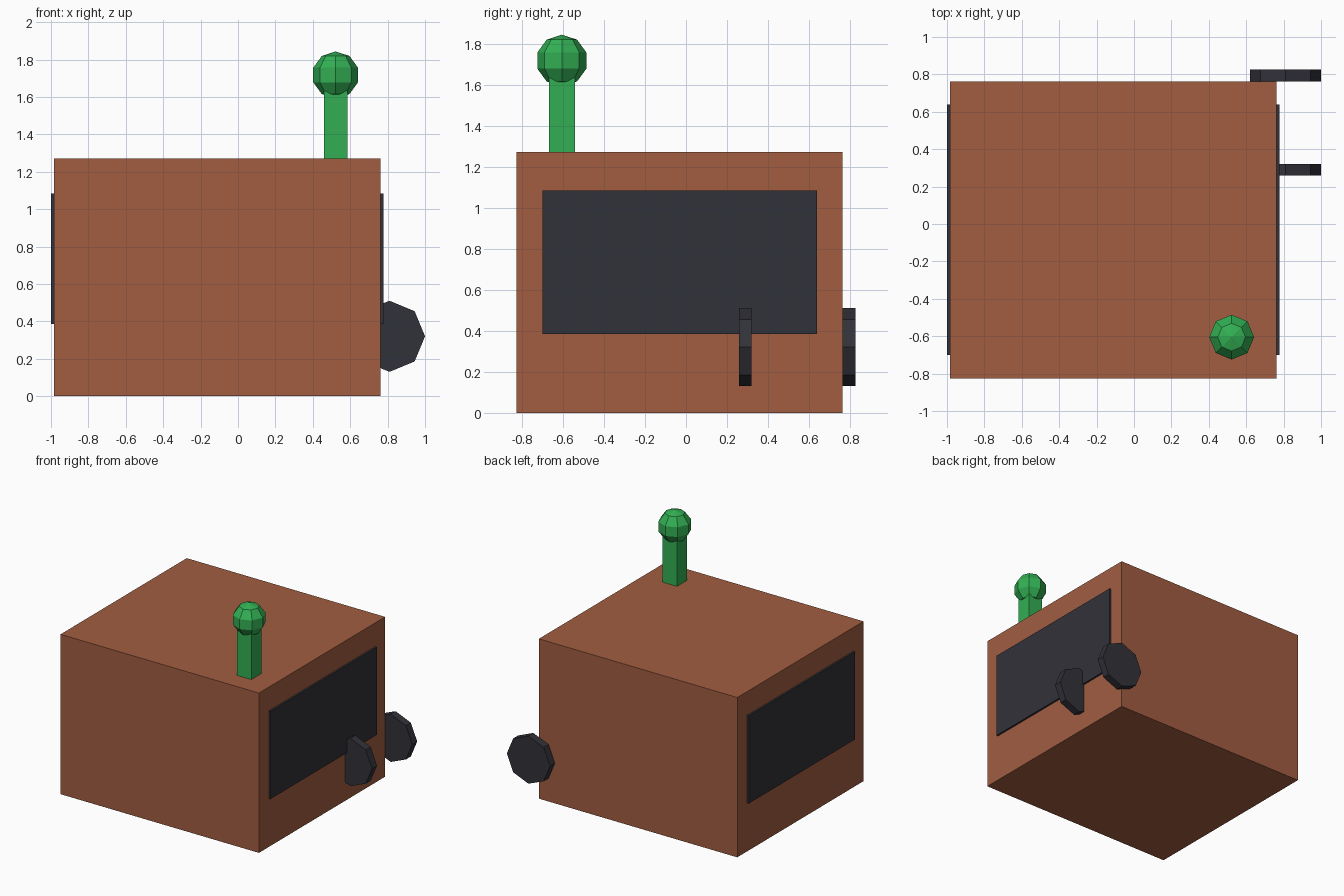
import bpy
import math

cube = bpy.data.objects.get("Cube")
if cube:
    bpy.data.objects.remove(cube, do_unlink=True)


def make_material(name, rgb):
    mat = bpy.data.materials.new(name)
    mat.use_nodes = True
    colour = (*rgb, 1.0)
    mat.diffuse_color = colour
    for node in mat.node_tree.nodes:
        if node.type == "BSDF_PRINCIPLED":
            node.inputs["Base Color"].default_value = colour
    return mat


brown = make_material("brown", (0.36, 0.11, 0.053))
charcoal = make_material("charcoal", (0.031, 0.031, 0.041))
green = make_material("green", (0.032, 0.43, 0.087))


def finish(name, mat):
    obj = bpy.context.object
    obj.name = name
    obj.data.materials.append(mat)
    return obj


def box(name, low, high, mat):
    """Box between two opposite corners."""
    bpy.ops.mesh.primitive_cube_add(
        size=1, location=[(a + b) / 2 for a, b in zip(low, high)])
    obj = finish(name, mat)
    obj.scale = [b - a for a, b in zip(low, high)]
    return obj


# Main body
left, right = -0.985, 0.762
front, back, top = -0.825, 0.762, 1.272
box("body", (left, front, 0), (right, back, top), brown)

# Thin dark panels on both sides
for name, x0, x1 in (("right_panel", -1.0, left), ("left_panel", right, 0.777)):
    box(name, (x0, -0.70, 0.385), (x1, 0.638, 1.083), charcoal)

# Eight-sided discs standing out of the side and back
for name, y in (("side_disc", 0.289), ("back_disc", 0.794)):
    bpy.ops.mesh.primitive_cylinder_add(
        vertices=8, radius=0.19, depth=0.062, location=(0.81, y, 0.32),
        rotation=(math.pi / 2, 0, 0))
    disc = finish(name, charcoal)
    # Put corners, not flats, on the axes
    flat = abs(max(v.co.x for v in disc.data.vertices) - 0.19) > 0.001
    if flat:
        disc.rotation_euler.y = math.pi / 8

# Post with a faceted knob
px, py = 0.522, -0.605
half = 0.063
box("post", (px - half, py - half, top - 0.02), (px + half, py + half, 1.65), green)
bpy.ops.mesh.primitive_uv_sphere_add(
    segments=8, ring_count=5, radius=0.126, location=(px, py, 1.717))
finish("knob", green)
